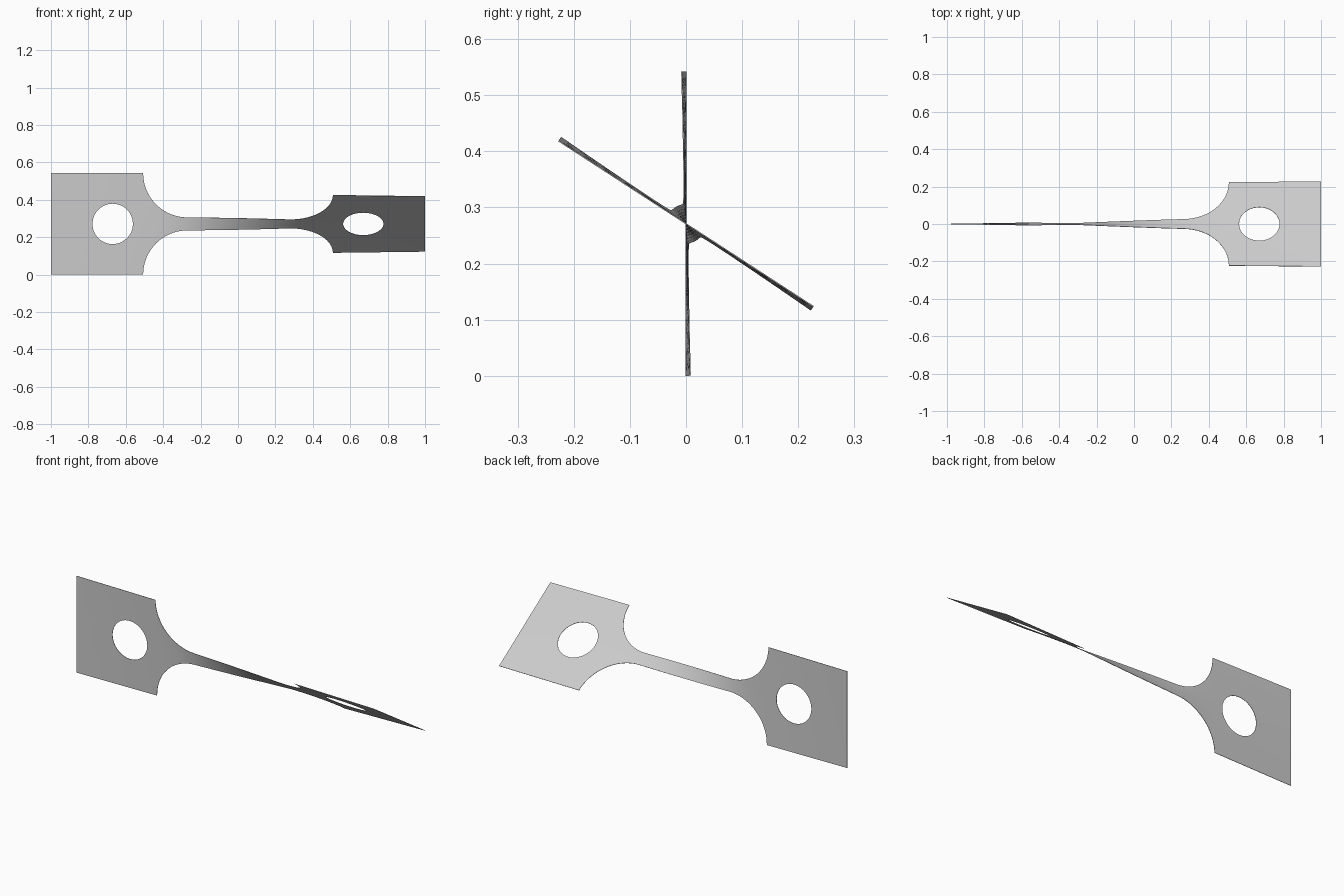
import bpy, bmesh, math

if "Cube" in bpy.data.objects:
    bpy.data.objects.remove(bpy.data.objects["Cube"])

GRIP, BAR = 0.271, 0.035            # half widths
RADIUS = GRIP - BAR                 # shoulder fillet
SHOULDER = 0.507                    # where the grip ends
HOLE_X, HOLE_R = 0.67, 0.108
TWIST = math.radians(57)
ROWS = 6


def half_width(x):
    d = abs(x) - (SHOULDER - RADIUS)
    if d <= 0:
        return BAR
    if d >= RADIUS:
        return GRIP
    return BAR + RADIUS - math.sqrt(RADIUS ** 2 - d ** 2)


def hole_edge(x):
    return math.sqrt(max(0, HOLE_R ** 2 - (abs(x) - HOLE_X) ** 2))


def spaced(a, b, n):
    return [a + (b - a) * i / n for i in range(n)]


# Stations along the length, finer where the outline curves
fillet_start = SHOULDER - RADIUS
half = spaced(0, fillet_start, 20)
half += [fillet_start + RADIUS * math.sin(math.pi / 2 * i / 24) for i in range(24)]
half += spaced(SHOULDER, HOLE_X - HOLE_R, 3)
half += [HOLE_X - HOLE_R * math.cos(math.pi * i / 24) for i in range(24)]
half += spaced(HOLE_X + HOLE_R, 1, 6) + [1]
stations = [-x for x in reversed(half[1:])] + half

# Twist builds up fastest where the strip is narrow
angles = [0]
for a, b in zip(stations, stations[1:]):
    angles.append(angles[-1] + (b - a) * half_width((a + b) / 2) ** -1.5)
angles = [a / angles[-1] * TWIST for a in angles]

# Twisted strip with a hole in each grip
bm = bmesh.new()
for side in (1, -1):
    columns = []
    for x, t in zip(stations, angles):
        inner, outer = hole_edge(x), half_width(x)
        column = []
        for r in range(ROWS + 1):
            w = side * (inner + (outer - inner) * r / ROWS)
            column.append(bm.verts.new((x, -w * math.sin(t), GRIP + w * math.cos(t))))
        columns.append(column)
    for c, d in zip(columns, columns[1:]):
        for r in range(ROWS):
            quad = [c[r], d[r], d[r + 1], c[r + 1]]
            bm.faces.new(quad if side > 0 else quad[::-1])
bmesh.ops.remove_doubles(bm, verts=bm.verts, dist=0.00001)
bmesh.ops.recalc_face_normals(bm, faces=bm.faces)

mesh = bpy.data.meshes.new("twisted_strip")
bm.to_mesh(mesh)
bm.free()
strip = bpy.data.objects.new("twisted_strip", mesh)
bpy.context.collection.objects.link(strip)

# Sheet thickness
solid = strip.modifiers.new("thickness", 'SOLIDIFY')
solid.thickness = 0.002
solid.offset = 0

# Plain grey
grey = bpy.data.materials.new("light_grey")
grey.use_nodes = True
colour = (0.6, 0.6, 0.6, 1)
grey.diffuse_color = colour
grey.node_tree.nodes["Principled BSDF"].inputs["Base Color"].default_value = colour
mesh.materials.append(grey)

bpy.ops.object.select_all(action='DESELECT')
strip.select_set(True)
bpy.context.view_layer.objects.active = strip
bpy.ops.object.modifier_apply(modifier=solid.name)
bpy.ops.object.shade_smooth_by_angle(angle=math.radians(30))
